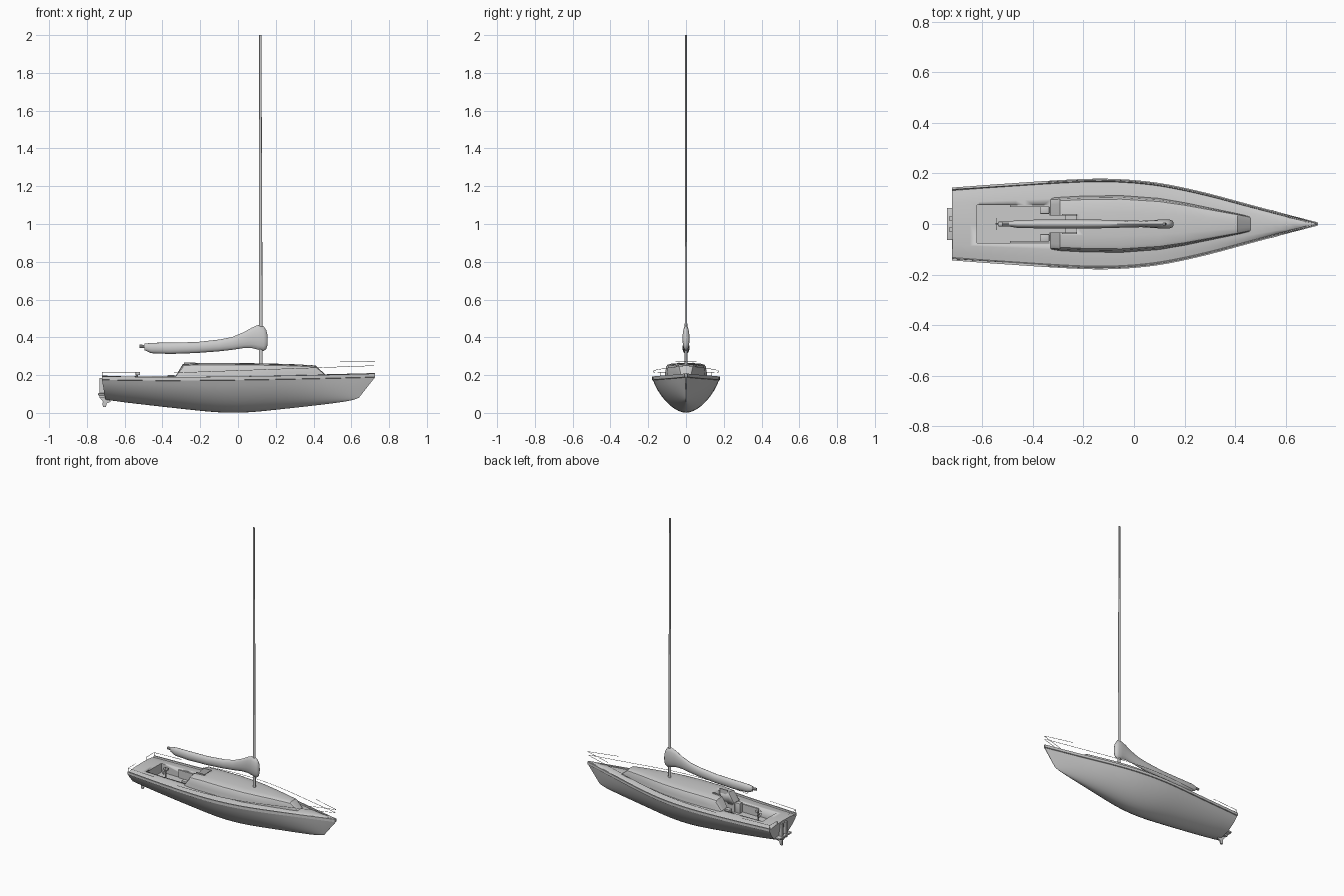
import bpy, bmesh, math
from mathutils import Vector

if "Cube" in bpy.data.objects:
    bpy.data.objects.remove(bpy.data.objects["Cube"])

grey = bpy.data.materials.new("light_grey")
grey.diffuse_color = (0.6, 0.6, 0.6, 1)
grey.use_nodes = True
grey.node_tree.nodes["Principled BSDF"].inputs["Base Color"].default_value = grey.diffuse_color


def curve_at(table, x):
    """Smooth interpolation through (x, value) pairs."""
    n = len(table)
    i = 0
    while i < n - 2 and x > table[i + 1][0]:
        i += 1
    slope = lambda a, b: (table[b][1] - table[a][1]) / (table[b][0] - table[a][0])
    m0, m1 = slope(max(i - 1, 0), i + 1), slope(i, min(i + 2, n - 1))
    h = table[i + 1][0] - table[i][0]
    t = min(max((x - table[i][0]) / h, 0), 1)
    return ((2*t**3 - 3*t**2 + 1) * table[i][1] + (t**3 - 2*t**2 + t) * h * m0
            + (3*t**2 - 2*t**3) * table[i + 1][1] + (t**3 - t**2) * h * m1)


def finish(name, bm, angle=35):
    bmesh.ops.recalc_face_normals(bm, faces=bm.faces)
    mesh = bpy.data.meshes.new(name)
    bm.to_mesh(mesh)
    bm.free()
    ob = bpy.data.objects.new(name, mesh)
    bpy.context.collection.objects.link(ob)
    mesh.materials.append(grey)
    bpy.ops.object.select_all(action='DESELECT')
    ob.select_set(True)
    bpy.context.view_layer.objects.active = ob
    bpy.ops.object.shade_smooth_by_angle(angle=math.radians(angle))
    return ob


def loft(name, rings, angle=35):
    bm = bmesh.new()
    vs = [[bm.verts.new(p) for p in r] for r in rings]
    n = len(vs[0])
    for a, b in zip(vs, vs[1:]):
        for i in range(n):
            bm.faces.new((a[i], a[(i + 1) % n], b[(i + 1) % n], b[i]))
    bm.faces.new(vs[0])
    bm.faces.new(vs[-1][::-1])
    return finish(name, bm, angle)


def mirrored(half):
    """Half section from bottom centre to top centre, completed across y."""
    return half + [(x, -y, z) for x, y, z in half[-2:0:-1]]


def box(name, x, y, z, bevel=0):
    bm = bmesh.new()
    bmesh.ops.create_cube(bm, size=1)
    for v in bm.verts:
        v.co = [lo + (c + 0.5) * (hi - lo) for c, (lo, hi) in zip(v.co, (x, y, z))]
    if bevel:
        bmesh.ops.bevel(bm, geom=bm.edges[:], offset=bevel, segments=2, affect='EDGES', profile=0.5)
    return finish(name, bm)


def wire(name, points, radius=0.0013, cyclic=False, sides=5):
    """Thin rail following a path, capped at both ends."""
    bm = bmesh.new()
    pts = [Vector(p) for p in points]
    n = len(pts)
    rings = []
    for i, p in enumerate(pts):
        a = pts[i - 1] if (i or cyclic) else p
        b = pts[(i + 1) % n] if (i < n - 1 or cyclic) else p
        q = (b - a).to_track_quat('Z', 'Y')
        rings.append([bm.verts.new(p + q @ Vector((radius * math.cos(k * math.tau / sides),
                      radius * math.sin(k * math.tau / sides), 0))) for k in range(sides)])
    pairs = list(zip(rings, rings[1:])) + ([(rings[-1], rings[0])] if cyclic else [])
    for a, b in pairs:
        for k in range(sides):
            bm.faces.new((a[k], a[(k + 1) % sides], b[(k + 1) % sides], b[k]))
    if not cyclic:
        bm.faces.new(rings[0])
        bm.faces.new(rings[-1])
    return finish(name, bm)


# Hull with rub rail, toe rail and cambered deck
BEAM = [(-.72, .139), (-.5, .155), (-.2, .173), (-.05, .172), (.1, .157),
        (.27, .122), (.48, .066), (.62, .029), (.725, .002)]
KEEL = [(-.72, .07), (-.55, .05), (-.33, .025), (-.1, .003), (.05, .003),
        (.25, .022), (.5, .05), (.65, .067), (.725, .08)]
SHEER = [(-.72, .194), (-.4, .19), (0, .193), (.4, .2), (.725, .208)]
rings = []
for i in range(41):
    x = -.72 + 1.445 * i / 40
    b, zk, zg = (curve_at(t, x) for t in (BEAM, KEEL, SHEER))
    f = min(max((x - .42) / .305, 0), 1) ** 2
    g = min(max((-.6 - x) / .12, 0), 1)
    top = zg - .02
    half = []
    for k in range(11):
        a = k / 10 * math.pi / 2
        t = 1 - math.cos(a)
        w = .65 * math.sin(a) + .35 * t
        half.append((x + (1 - t) * (.018 * g - .085 * f), b * w, zk + (top - zk) * t))
    lip = .005
    inner = max(b - .004, b * .5)
    half += [(x, b + lip, top + .002), (x, b + lip, zg), (x, inner, zg), (x, inner * .98, zg - .008),
             (x, b * .8, zg - .003), (x, b * .6, zg + .001), (x, 0, zg + .003)]
    rings.append(mirrored(half))
hull = loft("hull", rings)

# Cabin trunk with rounded roof and sloping ends
CABIN = [(-.33, .104, .196), (-.292, .107, .258), (-.2, .112, .263), (-.05, .114, .263), (.1, .103, .261),
         (.2, .086, .259), (.3, .065, .256), (.41, .042, .25), (.465, .03, .2)]
rings = []
for x, w, zt in CABIN:
    h = zt - .18
    prof = [(0, 0), (1, 0), (.96, .45), (.92, .78), (.86, .9), (.74, .96), (.4, 1), (0, 1.02)]
    rings.append(mirrored([(x, w * a, .18 + h * c) for a, c in prof]))
cabin = loft("cabin", rings, 30)

# Cockpit well and companionway openings
cutters = [box("cockpit_cutter", (-.62, -.335), (-.075, .075), (.135, .32)),
           box("companionway_cutter", (-.36, -.23), (-.034, .034), (.1349, .32))]
for cutter in cutters:
    cutter.hide_render = True
    cutter.hide_viewport = True
    for target in (hull, cabin):
        mod = target.modifiers.new("opening", 'BOOLEAN')
        mod.operation = 'DIFFERENCE'
        mod.solver = 'EXACT'
        mod.object = cutter

# Cockpit benches, lockers and companionway trim, repeated on both sides
for s, side in ((1, "left"), (-1, "right")):
    span = lambda a, b: tuple(sorted((s * a, s * b)))
    box(side + "_bench", (-.49, -.335), span(.068, .08), (.13, .188))
    box(side + "_locker", (-.372, -.335), span(.04, .07), (.13, .2), .003)
    box(side + "_hatch_rail", (-.285, -.225), span(.034, .04), (.24, .268))
box("companionway_step", (-.27, -.23), (-.034, .034), (.13, .185))

# Steering pedestal and wheel
wire("pedestal", [(-.535, 0, .13), (-.535, 0, .207)], .005, sides=10)
wire("steering_wheel", [(-.545, .022 * math.cos(k * math.tau / 20), .193 + .022 * math.sin(k * math.tau / 20))
                        for k in range(20)], .0015, True)
for k in range(3):
    a = k * math.pi / 3
    c, d = .022 * math.cos(a), .022 * math.sin(a)
    wire("wheel_spoke", [(-.545, -c, .193 - d), (-.545, c, .193 + d)], .001)
wire("wheel_axle", [(-.547, 0, .193), (-.53, 0, .193)], .003)
box("compass", (-.538, -.518), (-.009, .009), (.2, .215), .003)

# Mast, oval and slightly tapered
loft("mast", [[(.121 - .003 * t + (.010 - .004 * t) * math.cos(k * math.tau / 12),
                (.007 - .003 * t) * math.sin(k * math.tau / 12), .25 + 1.75 * t) for k in range(12)]
              for t in (0, .33, .66, 1)], 50)

# Furled sail cover: x, lower z, upper z, half width
SAIL = [(-.495, .332, .366, .010), (-.46, .316, .371, .016), (-.36, .312, .372, .018), (-.22, .317, .375, .018),
        (-.1, .326, .388, .017), (-.03, .334, .402, .014), (.03, .343, .427, .013), (.075, .343, .452, .016),
        (.105, .335, .465, .018), (.135, .328, .46, .019), (.15, .338, .438, .015), (.157, .36, .41, .007)]
loft("sail_cover", [[(x, w * math.sin(k * math.tau / 14),
                      (lo + hi) / 2 + (hi - lo) / 2 * math.cos(k * math.tau / 14)) for k in range(14)]
                    for x, lo, hi, w in SAIL], 50)
wire("boom_end", [(-.522, 0, .353), (-.48, 0, .351)], .009, sides=10)

# Lifelines along the sides, bow rail and stern rail
for s, side in ((1, "left"), (-1, "right")):
    path = []
    for i in range(17):
        x = -.34 + 1.06 * i / 16
        path.append((x, s * curve_at(BEAM, x), .212 + .038 * i / 16))
    wire(side + "_lifeline", path)
    wire(side + "_bow_rail", [(.54, s * .055, .27), (.64, s * .026, .271), (.727, s * .001, .272)])
    wire(side + "_stern_rail", [(-.52, s * .15, .216), (-.718, s * .137, .216), (-.718, s * .06, .216)])
    for x, y in ((-.718, .137), (-.718, .06)):
        wire(side + "_stern_post", [(x, s * y, .18), (x, s * y, .216)])

# Boarding platform, its brackets, and the small stern drive
box("stern_platform", (-.74, -.705), (-.063, .063), (.093, .104), .002)
for y in (-.022, .022):
    box("platform_bracket", (-.732, -.706), (y - .008, y + .008), (.08, .185))
DRIVE = [(-.735, -.7, .1), (-.727, -.69, .075), (-.715, -.672, .06), (-.717, -.695, .05), (-.715, -.7, .03)]
loft("stern_drive", [[(a, -.006, z), (b, -.004, z), (b, .004, z), (a, .006, z)] for a, b, z in DRIVE])
